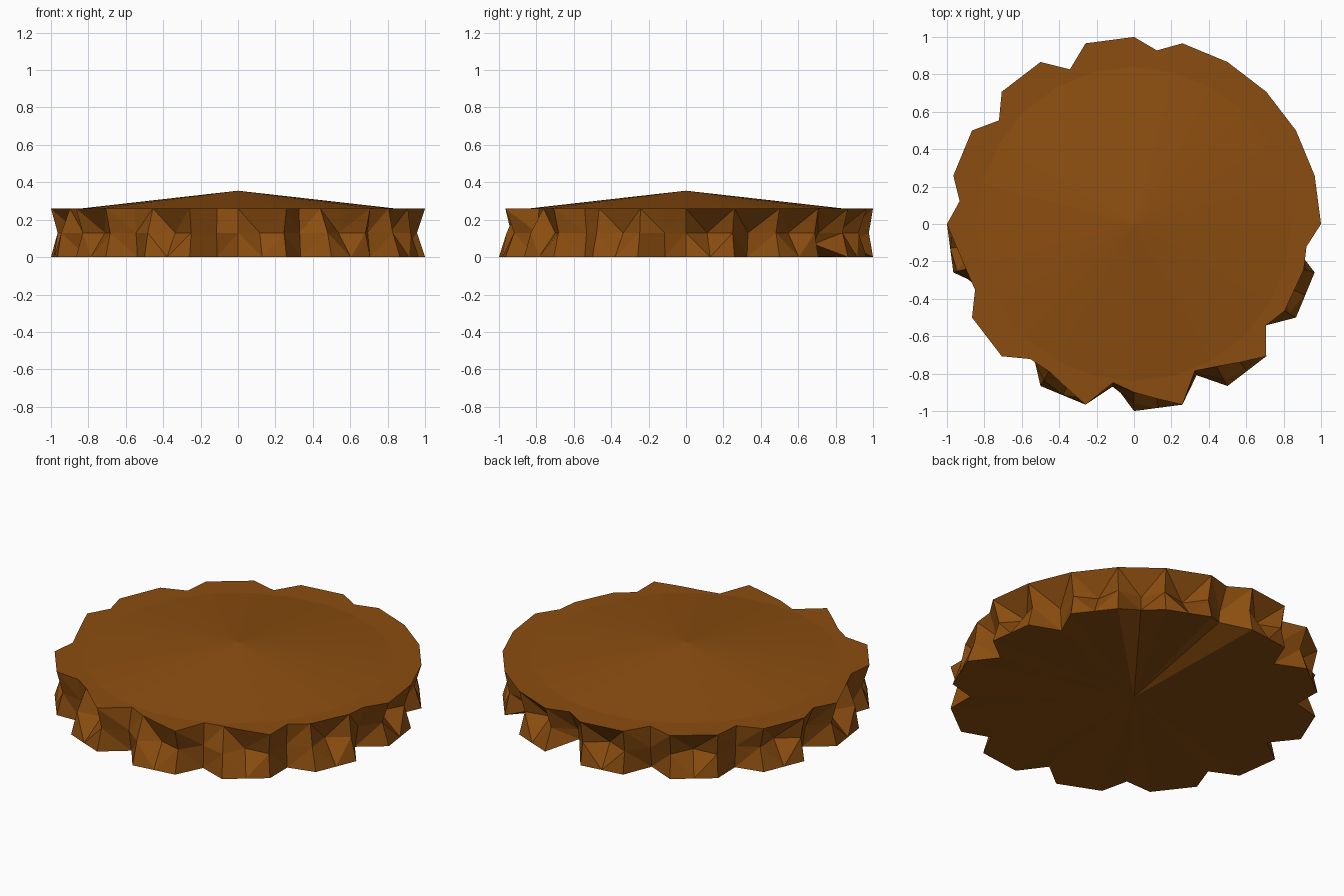
import bpy, bmesh, math, random

if "Cube" in bpy.data.objects:
    bpy.data.objects.remove(bpy.data.objects["Cube"])

random.seed(4)
N = 24                      # crimp tips around the rim, 15 degrees apart
RIM_Z, TOP_Z = 0.26, 0.355
CHORD = math.cos(math.radians(7.5))

# Crimp tips whose upper corner is folded inwards, and notches between pairs
folded_tips = {13: 0.93, 16: 0.91, 18: 0.90, 20: 0.88, 22: 0.93, 23: 0.94}
notches = {5: 0.936, 7: 0.895, 9: 0.91, 11: 0.94, 13: 0.92, 15: 0.91,
           17: 0.855, 19: 0.85, 21: 0.89, 23: 0.93}

bm = bmesh.new()


def vert(r, degrees, z):
    a = math.radians(degrees)
    return bm.verts.new((r * math.cos(a), r * math.sin(a), z))


def bridge(a, b):
    """Join two closed loops of equal length with triangles."""
    n = len(a)
    for i in range(n):
        j = (i + 1) % n
        if i % 2:
            bm.faces.new((a[i], b[i], b[j]))
            bm.faces.new((a[i], b[j], a[j]))
        else:
            bm.faces.new((a[i], b[i], a[j]))
            bm.faces.new((b[i], b[j], a[j]))


def fan(loop, centre):
    n = len(loop)
    for i in range(n):
        bm.faces.new((loop[i], loop[(i + 1) % n], centre))


def tip(i):
    return folded_tips.get(i % N, 1.0)


# Upper rim, pinched waist, lower rim and inner lid edge
upper, waist, lower, lid = [], [], [], []
for i in range(N):
    a = i * 15
    gap = notches.get(i, CHORD * (tip(i) + tip(i + 1)) / 2)
    upper += [vert(tip(i), a, RIM_Z), vert(gap, a + 7.5, RIM_Z)]
    waist += [vert(random.uniform(0.95, 0.98), a, 0.13),
              vert(random.uniform(0.86, 0.90), a + 7.5, 0.13)]
    # Lower tips are joined in pairs, with a deep notch between the pairs
    low = random.uniform(0.85, 0.89) if i % 2 else CHORD
    pressed = i in (3, 5)   # the back right is pressed upwards
    lower += [vert(1.0, a, 0), vert(low, a + 7.5, 0.07 if pressed else 0.0)]
    lid += [vert(0.84, a, RIM_Z), vert(0.84 * CHORD, a + 7.5, RIM_Z)]

bridge(lower, waist)        # crimped wall
bridge(waist, upper)
bridge(upper, lid)          # flat rim
fan(lid, bm.verts.new((0, 0, TOP_Z)))       # shallow conical lid
fan(lower, bm.verts.new((0, 0, 0.02)))      # underside
bmesh.ops.recalc_face_normals(bm, faces=bm.faces)

mesh = bpy.data.meshes.new("pie_crust")
bm.to_mesh(mesh)
bm.free()
crust = bpy.data.objects.new("pie_crust", mesh)
bpy.context.collection.objects.link(crust)

# Baked brown crust
brown = bpy.data.materials.new("baked_crust")
brown.diffuse_color = (0.26, 0.075, 0.005, 1)
brown.use_nodes = True
brown.node_tree.nodes["Principled BSDF"].inputs["Base Color"].default_value = brown.diffuse_color
mesh.materials.append(brown)
